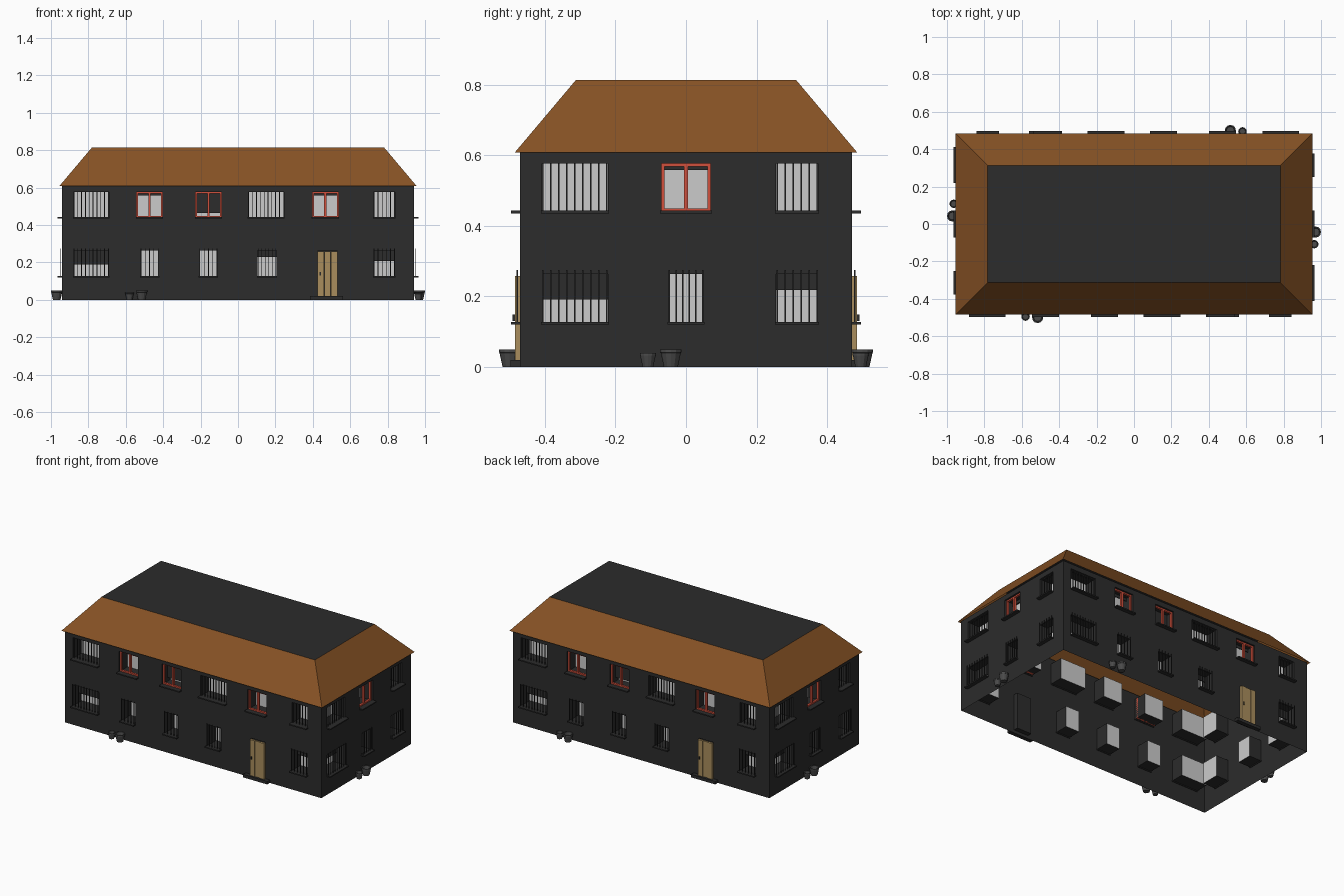
import bpy, bmesh, math
from mathutils import Matrix, Vector

if "Cube" in bpy.data.objects:
    bpy.data.objects.remove(bpy.data.objects["Cube"])

HX, HY, H = 0.94, 0.47, 0.61      # half length, half depth, wall height
DEPTH = 0.09                      # window recess depth
UP, LOW = (0.44, 0.577), (0.125, 0.264)
parts = {}


def part(name):
    return parts.setdefault(name, bmesh.new())


def quad(name, M, pts):
    bm = part(name)
    bm.faces.new([bm.verts.new(M @ Vector(p)) for p in pts])


def box(name, M, u, y, z):
    """Box from ranges along the wall (u), through it (y) and up (z)."""
    c = Vector(((u[0] + u[1]) / 2, (y[0] + y[1]) / 2, (z[0] + z[1]) / 2))
    S = Matrix.Diagonal((u[1] - u[0], y[1] - y[0], z[1] - z[0], 1))
    bmesh.ops.create_cube(part(name), size=1, matrix=M @ Matrix.Translation(c) @ S)


def sheet(M, half, y, holes):
    """Flat wall sheet, leaving the openings out."""
    us = sorted({-half, half, *[v for h in holes for v in h[0]]})
    zs = sorted({0, H, *[v for h in holes for v in h[1]]})
    for a, b in zip(us, us[1:]):
        for c, d in zip(zs, zs[1:]):
            mu, mz = (a + b) / 2, (c + d) / 2
            if not any(h[0][0] < mu < h[0][1] and h[1][0] < mz < h[1][1] for h in holes):
                quad("walls", M, [(a, y, c), (b, y, c), (b, y, d), (a, y, d)])


def recess(M, u, y, z, depth, back):
    """Four reveals and the back of an opening."""
    (a, b), (c, d), e = u, z, y + depth
    for p, q in (((a, c), (b, c)), ((b, c), (b, d)), ((b, d), (a, d)), ((a, d), (a, c))):
        quad("window_reveals", M, [(p[0], y, p[1]), (q[0], y, q[1]), (q[0], e, q[1]), (p[0], e, p[1])])
    quad(back, M, [(a, e, c), (b, e, c), (b, e, d), (a, e, d)])


def bars(M, u, y, z, outside):
    n = max(4, round((u[1] - u[0]) / 0.022))
    yc = y - 0.008 if outside else y + 0.012
    top = z[1] + 0.01 if outside else z[1]
    for i in range(n + 1):
        c = u[0] + 0.003 + (u[1] - u[0] - 0.006) * i / n
        box("window_bars", M, (c - 0.002, c + 0.002), (yc - 0.002, yc + 0.002), (z[0], top))


def casement(M, u, y, z):
    """Red frame with a centre post."""
    t, yy, m = 0.009, (y + 0.012, y + 0.026), (u[0] + u[1]) / 2
    for c in ((u[0], u[0] + t), (u[1] - t, u[1]), (m - 0.006, m + 0.006)):
        box("window_frames", M, c, yy, z)
    for c in ((z[0], z[0] + t), (z[1] - t, z[1])):
        box("window_frames", M, u, yy, c)


def pot(M, x, y, r, h):
    """Tapered hollow pot, spun from a profile."""
    bm = part("flower_pots")
    T = M @ Matrix.Translation((x, y, 0))
    n, rings = 12, []
    for rr, z in ((0.66 * r, 0), (0.95 * r, h * 0.8), (r, h * 0.82), (r, h), (0.8 * r, h), (0.68 * r, h * 0.6)):
        rings.append([bm.verts.new(T @ Vector((rr * math.cos(i * math.tau / n), rr * math.sin(i * math.tau / n), z)))
                      for i in range(n)])
    for a, b in zip(rings, rings[1:]):
        for i in range(n):
            bm.faces.new((a[i], a[(i + 1) % n], b[(i + 1) % n], b[i]))
    bm.faces.new(rings[0][::-1])
    bm.faces.new(rings[-1])


def door(M, u, y):
    w = (u[1] - u[0]) / 3
    for i in range(3):
        a = u[0] + i * w
        box("door_planks", M, (a + 0.001, a + w - 0.001), (y - 0.015 + 0.003 * (i % 2), y), (0.02, 0.257))
    box("door_handle", M, (u[0] + 0.012, u[0] + 0.018), (y - 0.021, y - 0.01), (0.13, 0.148))
    box("door_step", M, (u[0] - 0.04, u[1] + 0.03), (y - 0.027, y), (0, 0.02))


# Windows: (centre, width, kind, blind share of the height)
LONG_UP = [(-0.785, 0.19, "bars", 0), (-0.473, 0.14, "red", 0.14), (-0.158, 0.14, "red", 0.82),
           (0.15, 0.19, "bars", 0), (0.467, 0.14, "red", 0.14), (0.782, 0.116, "bars", 0)]
LONG_LOW = [(-0.785, 0.19, "bars", 0.55), (-0.473, 0.098, "bars", 0), (-0.158, 0.098, "bars", 0),
            (0.155, 0.1, "bars", 0.25), (0.782, 0.116, "bars", 0.4)]
SHORT_UP = [(-0.315, 0.187, "bars", 0), (0, 0.14, "red", 0.14), (0.315, 0.119, "bars", 0)]
SHORT_LOW = [(-0.315, 0.187, "bars", 0.52), (0, 0.1, "bars", 0), (0.315, 0.119, "bars", 0.33)]


def facade(M, half, y, upper, lower, door_u=None):
    holes = []
    for row, z, outside in ((upper, UP, False), (lower, LOW, True)):
        for c, w, kind, blind in row:
            u = (c - w / 2, c + w / 2)
            holes.append((u, z))
            recess(M, u, y, z, DEPTH, "window_backs")
            box("window_sills", M, (u[0] - 0.003, u[1] + 0.003), (y - 0.026, y + 0.005), (z[0] - 0.005, z[0] + 0.003))
            if blind:
                box("window_blinds", M, u, (y + 0.06, y + 0.064), (z[1] - blind * (z[1] - z[0]), z[1]))
            if kind == "red":
                casement(M, u, y, z)
            else:
                bars(M, u, y, z, outside)
    if door_u:
        z = (0.02, 0.26)
        holes.append((door_u, z))
        recess(M, door_u, y, z, 0.03, "door_back")
        door(M, door_u, y)
    sheet(M, half, y, holes)


# Both halves of the house, the second turned half way round
for turn in (0, math.pi):
    F = Matrix.Rotation(turn, 4, "Z")
    R = Matrix.Rotation(turn + math.pi / 2, 4, "Z")
    facade(F, HX, -HY, LONG_UP, LONG_LOW, (0.425, 0.532))
    facade(R, HY, -HX, SHORT_UP, SHORT_LOW)
    pot(F, -0.515, -0.5, 0.03, 0.05)
    pot(F, -0.58, -0.495, 0.023, 0.04)
    pot(R, -0.043, -0.97, 0.03, 0.05)
    pot(R, -0.108, -0.964, 0.023, 0.04)

# Hipped roof slopes and the flat top
I = Matrix.Identity(4)
SIGNS = ((-1, -1), (1, -1), (1, 1), (-1, 1))
low = [(0.955 * a, 0.485 * b, 0.608) for a, b in SIGNS]
high = [(0.782 * a, 0.312 * b, 0.813) for a, b in SIGNS]
for i in range(4):
    j = (i + 1) % 4
    quad("roof_slopes", I, [low[i], low[j], high[j], high[i]])
quad("roof_top", I, high)

DARK = (0.025, 0.025, 0.025, 1)
COLOURS = {"roof_slopes": (0.24, 0.085, 0.018, 1), "window_frames": (0.65, 0.08, 0.045, 1),
           "door_planks": (0.4, 0.27, 0.11, 1), "window_backs": None, "flower_pots": (0.07, 0.07, 0.07, 1)}

for name, bm in parts.items():
    if name in ("walls", "window_reveals", "roof_slopes"):
        bmesh.ops.remove_doubles(bm, verts=bm.verts, dist=1e-5)
    me = bpy.data.meshes.new(name)
    bm.to_mesh(me)
    bm.free()
    ob = bpy.data.objects.new(name, me)
    bpy.context.collection.objects.link(ob)
    col = COLOURS.get(name, DARK)
    if col:
        mat = bpy.data.materials.new(name + "_colour")
        mat.diffuse_color = col
        mat.use_nodes = True
        mat.node_tree.nodes["Principled BSDF"].inputs["Base Color"].default_value = mat.diffuse_color
        me.materials.append(mat)
